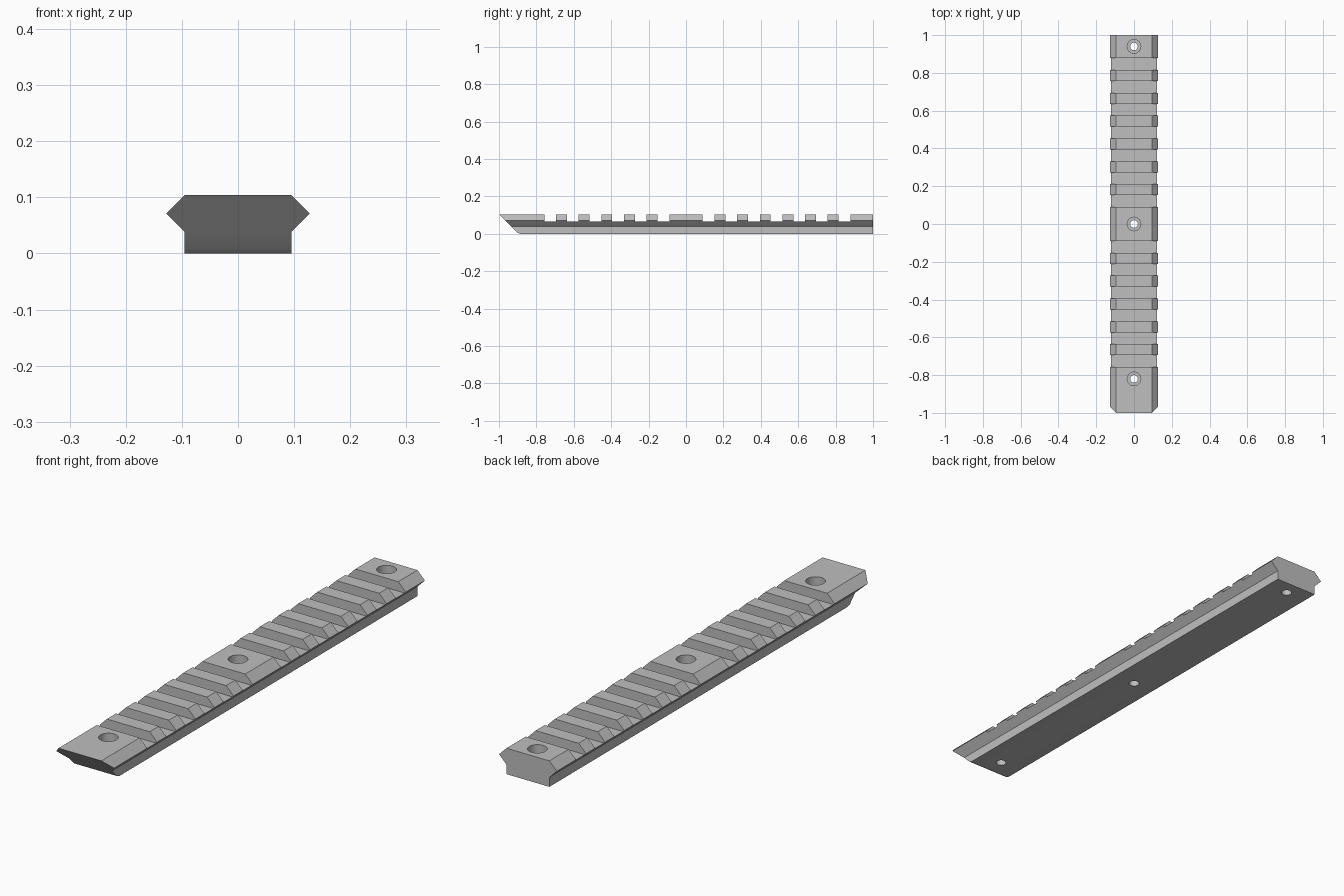
import bpy
import bmesh
from mathutils import Matrix, Vector

cube = bpy.data.objects.get("Cube")
if cube:
    bpy.data.objects.remove(cube, do_unlink=True)

HEIGHT = 0.104
PITCH = 0.121
GROOVE_WIDTH = 0.063
GROOVE_FLOOR = 0.066
HOLES = (-0.82, 0.0, 0.94)


def make_object(name, bm):
    bmesh.ops.recalc_face_normals(bm, faces=bm.faces[:])
    mesh = bpy.data.meshes.new(name)
    bm.to_mesh(mesh)
    bm.free()
    obj = bpy.data.objects.new(name, mesh)
    bpy.context.collection.objects.link(obj)
    return obj


def hole_cutter(name, radius, bottom, top):
    bm = bmesh.new()
    for y in HOLES:
        bmesh.ops.create_cone(
            bm, cap_ends=True, segments=32, radius1=radius, radius2=radius,
            depth=top - bottom,
            matrix=Matrix.Translation((0, y, (top + bottom) / 2)))
    return make_object(name, bm)


# Flat metal colour
metal = bpy.data.materials.new("grey_metal")
metal.use_nodes = True
grey = (0.52, 0.52, 0.52, 1)
metal.diffuse_color = grey
metal.node_tree.nodes["Principled BSDF"].inputs["Base Color"].default_value = grey

# Rail body: dovetail section with a front end undercut at 45 degrees
half = [(0.095, 0), (0.095, 0.038), (0.128, 0.071), (0.095, HEIGHT)]
section = half + [(-x, z) for x, z in reversed(half)]
bm = bmesh.new()
front = [bm.verts.new((x, HEIGHT - z - 1, z)) for x, z in section]
back = [bm.verts.new((x, 1, z)) for x, z in section]
bm.faces.new(front)
bm.faces.new(back)
for i in range(len(section)):
    j = (i + 1) % len(section)
    bm.faces.new((front[i], front[j], back[j], back[i]))
bmesh.ops.recalc_face_normals(bm, faces=bm.faces[:])

# Rounded lower lip of the front end
lip = bm.edges.get((front[0], front[-1]))
bmesh.ops.bevel(bm, geom=[lip], offset=0.011, offset_type='OFFSET',
                segments=4, profile=0.5, affect='EDGES')
rail = make_object("slotted_rail", bm)
rail.data.materials.append(metal)

# Cross grooves, leaving wide lands at the ends and the middle
bm = bmesh.new()
for k in range(-6, 8):
    if k:
        size = Vector((0.4, GROOVE_WIDTH, 0.1))
        place = Matrix.Translation((0, k * PITCH, GROOVE_FLOOR + size.z / 2))
        bmesh.ops.create_cube(bm, size=1, matrix=place @ Matrix.Diagonal(size.to_4d()))
grooves = make_object("groove_cutter", bm)

# Stepped screw holes
shafts = hole_cutter("screw_shaft_cutter", 0.02, -0.05, 0.15)
bores = hole_cutter("screw_head_cutter", 0.036, 0.05, 0.15)

cutters = (grooves, shafts, bores)
for cutter in cutters:
    cutter.hide_render = True
    mod = rail.modifiers.new(cutter.name, 'BOOLEAN')
    mod.operation = 'DIFFERENCE'
    mod.solver = 'EXACT'
    mod.object = cutter

# Bake the cuts and drop the cutters
bpy.context.view_layer.update()
graph = bpy.context.evaluated_depsgraph_get()
baked = bpy.data.meshes.new_from_object(rail.evaluated_get(graph))
rail.modifiers.clear()
rail.data = baked
for cutter in cutters:
    bpy.data.objects.remove(cutter, do_unlink=True)
baked.materials.clear()
baked.materials.append(metal)
for face in baked.polygons:
    face.material_index = 0

# Smooth the round walls, keep the machined edges sharp
bpy.ops.object.select_all(action='DESELECT')
rail.select_set(True)
bpy.context.view_layer.objects.active = rail
bpy.ops.object.shade_smooth_by_angle(angle=0.4)
